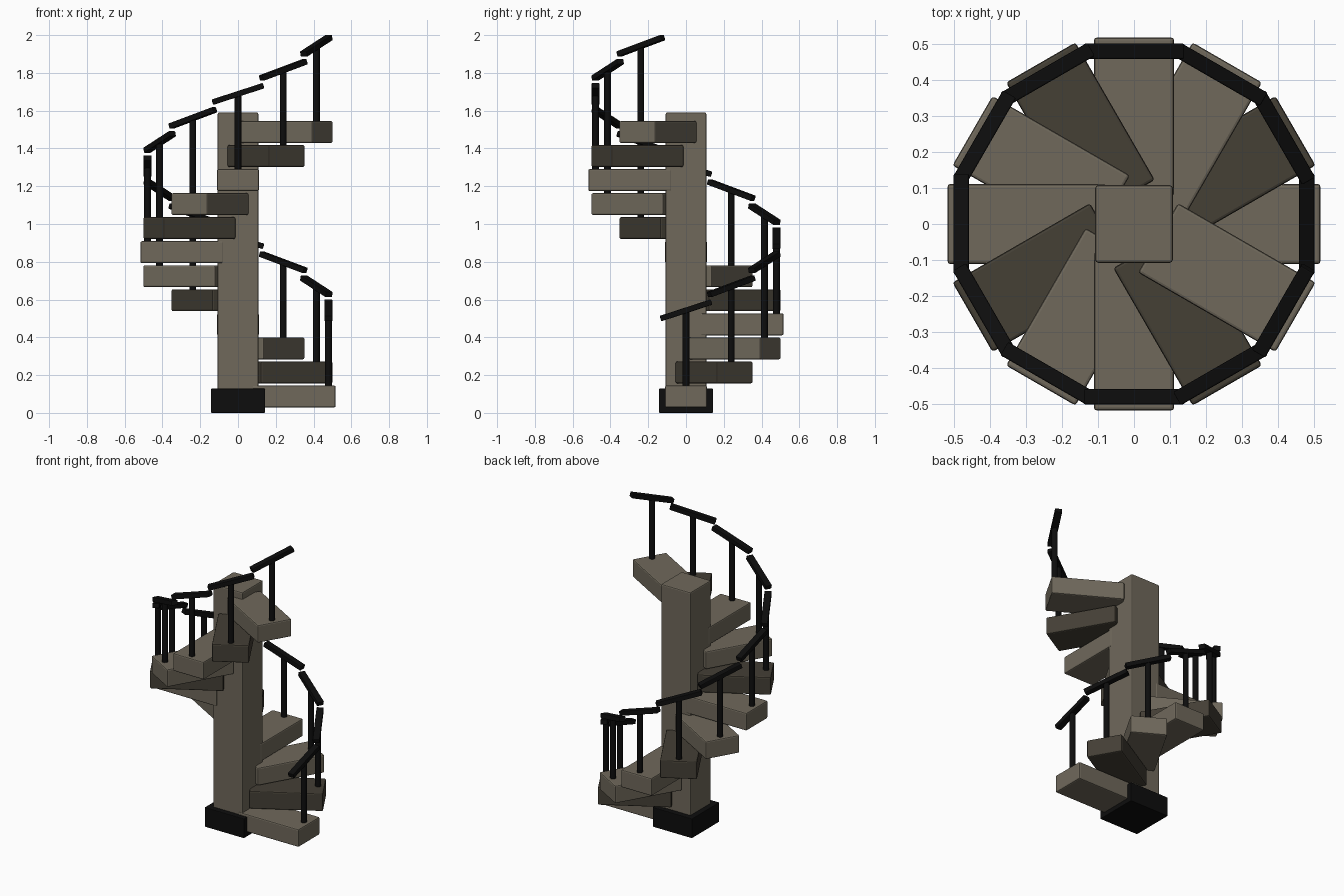
import bpy
import math
from mathutils import Matrix

STEPS = 12
RISE = 0.1273
FIRST_TOP = 0.145
RAIL_RADIUS = 0.479
RAIL_HEIGHT = 0.398

cube = bpy.data.objects.get("Cube")
if cube:
    bpy.data.objects.remove(cube, do_unlink=True)


def material(name, rgb):
    mat = bpy.data.materials.new(name)
    mat.use_nodes = True
    colour = (*rgb, 1.0)
    mat.diffuse_color = colour
    bsdf = next(n for n in mat.node_tree.nodes if n.type == 'BSDF_PRINCIPLED')
    bsdf.inputs["Base Color"].default_value = colour
    return mat


stone = material("warm grey stone", (0.16, 0.14, 0.105))
dark_stone = material("dark brown stone", (0.058, 0.05, 0.036))
iron = material("black iron", (0.004, 0.004, 0.004))


def finish(obj, name, mat, matrix, bevel=0.0):
    """Name, colour, place and optionally bevel a part."""
    obj.name = name
    obj.data.materials.append(mat)
    obj.matrix_world = matrix
    if bevel:
        mod = obj.modifiers.new("soft_edges", 'BEVEL')
        mod.width = bevel
        mod.segments = 2
    return obj


def box(name, size, mat, matrix, bevel=0.0):
    bpy.ops.mesh.primitive_cube_add(size=1)
    obj = bpy.context.object
    obj.data.transform(Matrix.Diagonal((*size, 1)))
    return finish(obj, name, mat, matrix, bevel)


def baluster(name, radius, height, mat, matrix):
    bpy.ops.mesh.primitive_cylinder_add(vertices=12, radius=radius, depth=height)
    obj = finish(bpy.context.object, name, mat, matrix)
    bpy.ops.object.shade_smooth_by_angle(angle=math.radians(40))
    return obj


# Central column and its foot
box("base_block", (0.286, 0.286, 0.128), iron, Matrix.Translation((0, 0, 0.064)), 0.004)
box("central_column", (0.215, 0.215, 1.58), stone, Matrix.Translation((0, 0, 0.80)), 0.008)

# Each turn of the stair: a tread, a baluster and a sloped handrail piece
for i in range(STEPS):
    turn = Matrix.Rotation(math.tau * i / STEPS, 4, 'Z')
    top = FIRST_TOP + RISE * i
    tread_mat = dark_stone if i % 3 == 1 else stone

    box(f"tread_{i + 1}", (0.44, 0.222, 0.116), tread_mat,
        turn @ Matrix.Translation((0.297, 0, top - 0.058)), 0.008)

    baluster(f"baluster_{i + 1}", 0.018, RAIL_HEIGHT + 0.01, iron,
             turn @ Matrix.Translation((RAIL_RADIUS, 0, top + RAIL_HEIGHT / 2 - 0.005)))

    slope = Matrix.Rotation(math.radians(18), 4, 'X')
    box(f"handrail_{i + 1}", (0.042, 0.285, 0.03), iron,
        turn @ Matrix.Translation((RAIL_RADIUS, 0, top + RAIL_HEIGHT)) @ slope, 0.004)
